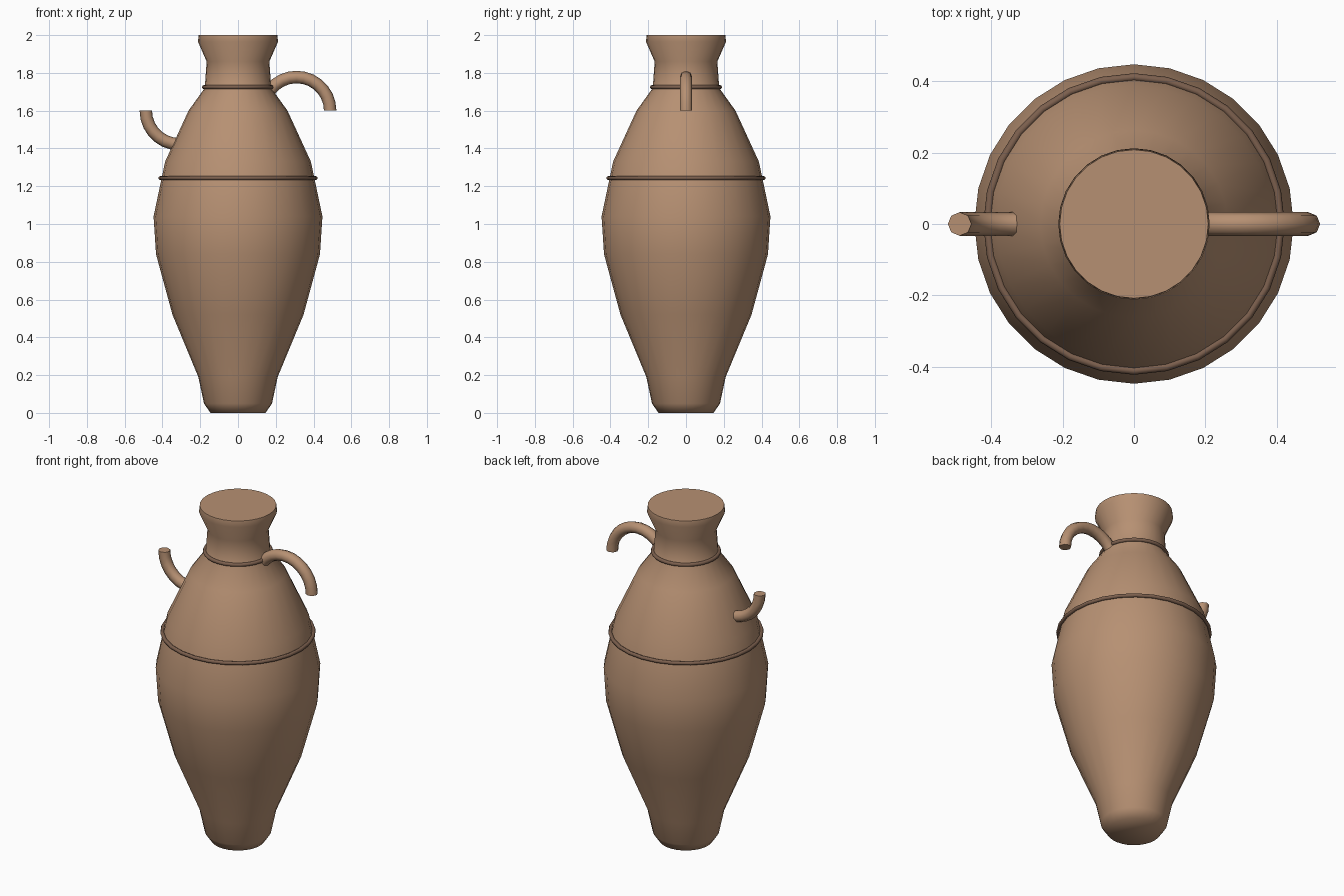
import bpy, bmesh
from math import sin, cos, pi, radians

cube = bpy.data.objects.get("Cube")
if cube:
    bpy.data.objects.remove(cube, do_unlink=True)


def material(name, rgb):
    mat = bpy.data.materials.new(name)
    mat.use_nodes = True
    mat.diffuse_color = (*rgb, 1)
    mat.node_tree.nodes["Principled BSDF"].inputs["Base Color"].default_value = (*rgb, 1)
    return mat


clay = material("terracotta", (0.47, 0.28, 0.17))
dark_clay = material("dark terracotta", (0.2, 0.115, 0.075))


def finish(name, bm, mat):
    bmesh.ops.recalc_face_normals(bm, faces=bm.faces)
    mesh = bpy.data.meshes.new(name)
    bm.to_mesh(mesh)
    bm.free()
    mesh.materials.append(mat)
    obj = bpy.data.objects.new(name, mesh)
    bpy.context.collection.objects.link(obj)
    bpy.ops.object.select_all(action="DESELECT")
    obj.select_set(True)
    bpy.context.view_layer.objects.active = obj
    bpy.ops.object.shade_smooth_by_angle(angle=radians(60))
    return obj


def loft(name, rings, mat, closed=False):
    """Skin a list of rings; cap the ends unless the loop is closed."""
    bm = bmesh.new()
    loops = [[bm.verts.new(p) for p in ring] for ring in rings]
    n = len(loops[0])
    pairs = list(zip(loops, loops[1:]))
    if closed:
        pairs.append((loops[-1], loops[0]))
    else:
        bm.faces.new(loops[0])
        bm.faces.new(loops[-1])
    for a, b in pairs:
        for i in range(n):
            j = (i + 1) % n
            bm.faces.new((a[i], a[j], b[j], b[i]))
    return finish(name, bm, mat)


SIDES = 28


def circle(radius, z):
    return [(radius * cos(2 * pi * i / SIDES), radius * sin(2 * pi * i / SIDES), z)
            for i in range(SIDES)]


# Vessel: foot, belly, shoulder, neck and rim
profile = [(0.146, 0), (0.18, 0.05), (0.21, 0.19), (0.347, 0.52), (0.434, 0.84),
           (0.447, 1.04), (0.386, 1.33), (0.262, 1.6), (0.176, 1.72),
           (0.166, 1.86), (0.212, 1.965), (0.208, 2.0)]
loft("jar_body", [circle(r, z) for r, z in profile], clay)


# Raised bands around the shoulder and neck
def band(name, radius, z, thick=0.011):
    angles = [2 * pi * k / 8 for k in range(8)]
    loft(name, [circle(radius + thick * cos(a), z + thick * sin(a)) for a in angles],
         dark_clay, closed=True)


band("shoulder_band", 0.411, 1.243)
band("neck_band", 0.18, 1.725)


# Broken handles: half rings whose inner ends sit inside the vessel
def handle(name, centre_x, start, steps=14, bend=0.178, thick=0.033):
    rings = []
    for s in range(steps + 1):
        t = start + pi * s / steps
        rings.append([(centre_x + (bend + thick * cos(a)) * cos(t), thick * sin(a),
                       1.6 + (bend + thick * cos(a)) * sin(t))
                      for a in (2 * pi * k / 8 for k in range(8))])
    loft(name, rings, clay)


handle("left_handle", 0.31, 0)
handle("right_handle", -0.31, pi)
